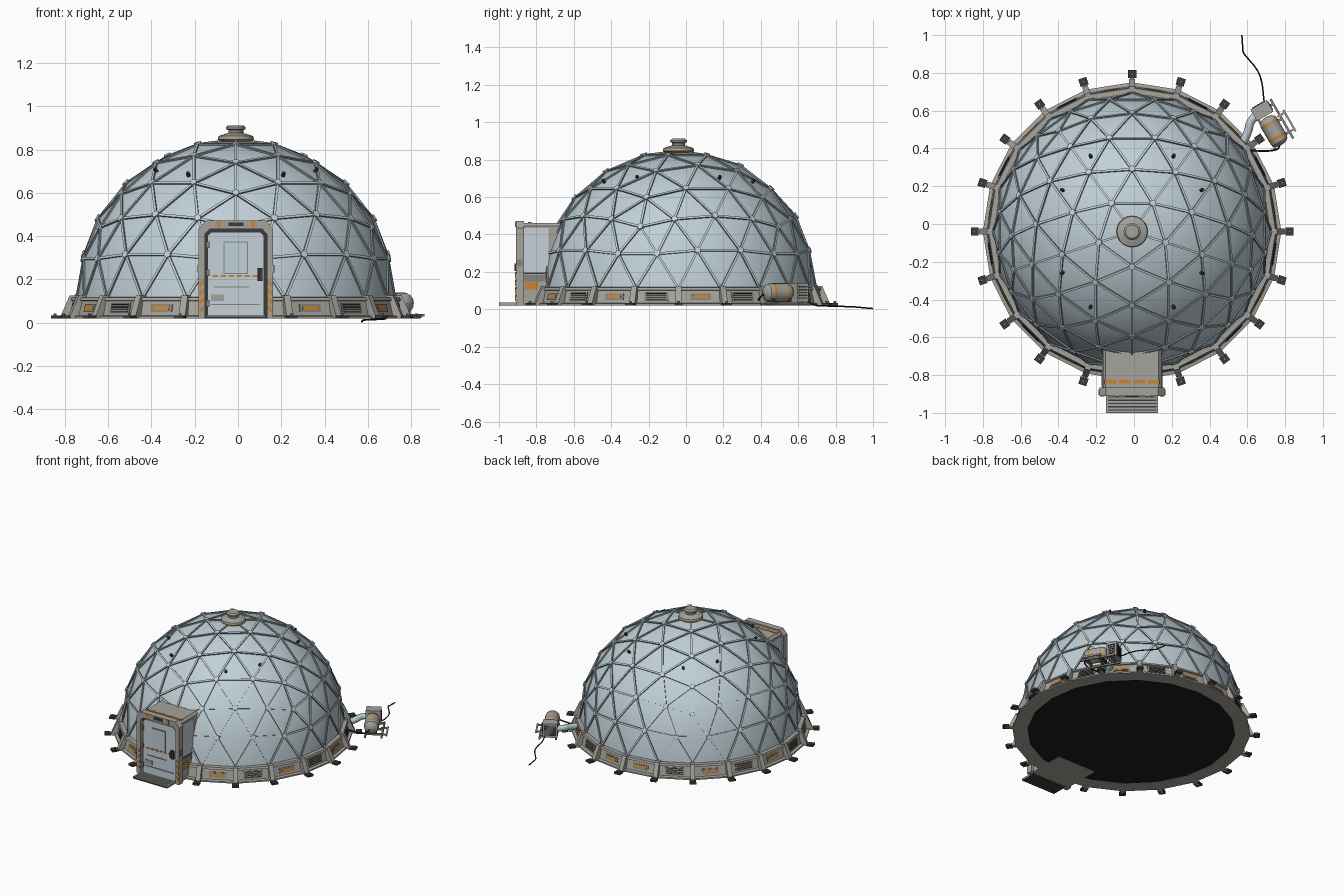
import bpy, bmesh, math
from mathutils import Matrix, Vector

if "Cube" in bpy.data.objects:
    bpy.data.objects.remove(bpy.data.objects["Cube"])

T, RAD = Matrix.Translation, math.radians
def RZ(d): return Matrix.Rotation(RAD(d), 4, 'Z')
def RY(d): return Matrix.Rotation(RAD(d), 4, 'Y')

# ten or fewer flat colours
def srgb(h):
    c = [int(h[i:i + 2], 16) / 255 for i in (0, 2, 4)]
    return [v / 12.92 if v < .04 else ((v + .055) / 1.055) ** 2.4 for v in c] + [1]
COL = dict(shell='C0D0D7', strut='7F8A8E', grey='A5A39C', dark='3A3B3B', floor='1B1F20',
           orange='CB8430', door='C6D1D9', mid='85857F')
MATS, IDX = [], {}
for i, (n, h) in enumerate(COL.items()):
    m = bpy.data.materials.new(n + '_paint')
    m.diffuse_color = srgb(h)
    m.use_nodes = True
    m.node_tree.nodes["Principled BSDF"].inputs["Base Color"].default_value = m.diffuse_color
    MATS.append(m); IDX[n] = i

C = T((-.01, -.04, 0))          # dome axis
R, ZC = .733, .112              # dome radius and base height

class Part:
    """Collects solids in one mesh object."""
    def __init__(self, name): self.name, self.bm = name, bmesh.new()
    def box(self, M, pos, size, mat, top=None):
        vs = bmesh.ops.create_cube(self.bm, size=1)['verts']
        for f in {f for v in vs for f in v.link_faces}:
            f.material_index = IDX[top if top and f.calc_center_median().z > .4 else mat]
        bmesh.ops.transform(self.bm, verts=vs, matrix=M @ T(pos) @ Matrix.Diagonal((*size, 1)))
    def prism(self, M, pts, y0, y1, mat):
        a, b = ([self.bm.verts.new(M @ Vector((x, y, z))) for x, z in pts] for y in (y0, y1))
        fs = [self.bm.faces.new(a), self.bm.faces.new(b[::-1])]
        for i in range(len(pts)):
            j = (i + 1) % len(pts)
            fs.append(self.bm.faces.new((a[j], a[i], b[i], b[j])))
        for f in fs: f.material_index = IDX[mat]
        bmesh.ops.recalc_face_normals(self.bm, faces=fs)
    def cyl(self, M, pos, r, h, mat, n=12):
        vs = bmesh.ops.create_cone(self.bm, cap_ends=True, segments=n, radius1=r, radius2=r,
                                   depth=h, matrix=M @ T(pos))['verts']
        for f in {f for v in vs for f in v.link_faces}: f.material_index = IDX[mat]
    def lathe(self, M, prof, n, mats):
        """Closed profile of (r, z); mats holds one colour per profile edge."""
        rings = [[self.bm.verts.new(M @ Vector((r * math.cos(k * math.tau / n),
                 r * math.sin(k * math.tau / n), z))) for r, z in prof] for k in range(n)]
        fs = []
        for k in range(n):
            p, q = rings[k], rings[(k + 1) % n]
            for i in range(len(prof)):
                j = (i + 1) % len(prof)
                f = self.bm.faces.new((p[i], q[i], q[j], p[j]))
                f.material_index = IDX[mats[i] if isinstance(mats, list) else mats]
                fs.append(f)
        bmesh.ops.recalc_face_normals(self.bm, faces=fs)
    def done(self, smooth=False):
        me = bpy.data.meshes.new(self.name)
        self.bm.to_mesh(me); self.bm.free()
        for m in MATS: me.materials.append(m)
        o = bpy.data.objects.new(self.name, me)
        bpy.context.collection.objects.link(o)
        if smooth:
            bpy.ops.object.select_all(action='DESELECT')
            o.select_set(True); bpy.context.view_layer.objects.active = o
            bpy.ops.object.shade_smooth_by_angle(angle=RAD(35))

def tube(name, pts, r, mat):
    cu = bpy.data.curves.new(name, 'CURVE')
    cu.dimensions, cu.bevel_depth, cu.bevel_resolution, cu.use_fill_caps = '3D', r, 2, True
    s = cu.splines.new('NURBS'); s.points.add(len(pts) - 1)
    for p, co in zip(s.points, pts): p.co = (*co, 1)
    s.use_endpoint_u, s.order_u = True, 3
    cu.materials.append(MATS[IDX[mat]])
    bpy.context.collection.objects.link(bpy.data.objects.new(name, cu))

# dome shell: upper half of a frequency-four geodesic sphere
shell, struts, nodes = Part('dome_shell'), Part('dome_struts'), Part('dome_nodes')
bm = shell.bm
bmesh.ops.create_icosphere(bm, subdivisions=3, radius=R, matrix=RZ(-90))
bmesh.ops.delete(bm, geom=[v for v in bm.verts if v.co.z < -.01], context='VERTS')
D = C @ T((0, 0, ZC))
# struts on every edge (pale cover strip on top), hexagonal hubs on every vertex
for e in bm.edges:
    a, b = e.verts[0].co, e.verts[1].co
    x = (b - a).normalized(); z = (a + b).normalized(); y = z.cross(x)
    M = Matrix((x, y, z)).transposed().to_4x4()
    M.translation = (a + b) / 2
    struts.box(D @ M, (0, 0, 0), ((b - a).length, .012, .016), 'strut', 'shell')
for v in bm.verts:
    q = v.co.to_track_quat('Z', 'Y').to_matrix().to_4x4()
    nodes.cyl(D @ T(v.co) @ q, (0, 0, .004), .018, .018, 'shell', 6)
bm.transform(D)
shell.done(True); struts.done(); nodes.done()

# small sensor studs on the dome
p = Part('dome_studs')
for x, y in ((.37, .22), (.22, .40)):
    for sx in (-1, 1):
        for sy in (-1, 1):
            v = Vector((sx * x, sy * y, math.sqrt(R * R - x * x - y * y)))
            p.cyl(D @ T(v) @ v.to_track_quat('Z', 'Y').to_matrix().to_4x4(), (0, 0, 0), .009, .022, 'dark', 8)
p.done()

# top vent cap
p = Part('top_vent')
p.lathe(C, [(.001, .83), (.06, .83), (.083, .846), (.083, .852), (.08, .862), (.05, .872), (.035, .876),
            (.035, .89), (.045, .894), (.045, .903), (.035, .912), (.001, .912)], 20,
        ['grey', 'grey', 'orange', 'grey', 'grey', 'grey', 'mid', 'grey', 'grey', 'grey', 'grey', 'grey'])
p.done(True)

# base ring, floor and the panels between ribs
p = Part('base_ring')
p.lathe(C, [(.69, .02), (.79, .02), (.79, .03), (.77, .034), (.755, .1), (.765, .103), (.76, .117),
            (.70, .12)], 20, 'grey')
p.done()
p = Part('floor_disc')
p.cyl(C, (0, 0, .028), .70, .012, 'floor', 40)
p.done()
ribs, feet, panels = Part('ring_ribs'), Part('ring_feet'), Part('ring_panels')
for k in range(20):
    if k:
        M = C @ RZ(-90 + 18 * k)
        ribs.prism(M, [(.71, .125), (.768, .125), (.808, .034), (.808, .02), (.72, .02)], -.016, .016, 'grey')
        feet.box(M, (.81, 0, .025), (.05, .022, .01), 'grey')
        feet.box(M, (.833, 0, .027), (.042, .044, .014), 'dark')
        feet.cyl(M, (.835, 0, .037), .008, .012, 'mid', 6)
    if k in (0, 19): continue
    M = C @ RZ(-81 + 18 * k) @ T((.7535, 0, .067)) @ RY(-13)
    if (k if k < 10 else 19 - k) % 2:
        panels.box(M, (0, 0, 0), (.008, .11, .036), 'mid')
        panels.box(M, (.004, 0, 0), (.006, .08, .018), 'orange')
    else:
        panels.box(M, (0, 0, 0), (.008, .13, .052), 'mid')
        for i in range(4):
            panels.box(M, (.004, 0, -.018 + .012 * i), (.006, .11, .006), 'dark')
ribs.done(); feet.done(); panels.done()

# entrance vestibule
E = T((-.01, 0, 0))
p = Part('vestibule')
p.prism(E, [(-.155, .02), (-.155, .445), (-.14, .462), (.14, .462), (.155, .445), (.155, .02)], -.875, -.60, 'grey')
for s in (-1, 1):
    p.box(E, (s * .156, -.80, .315), (.006, .13, .24), 'door')
    p.box(E, (s * .156, -.80, .165), (.006, .13, .035), 'mid')
    p.box(E, (s * .157, -.825, .125), (.008, .07, .04), 'orange')
    p.box(E, (s * .156, -.80, .193), (.008, .13, .006), 'dark')
for i in range(4):
    p.box(E, (-.114 + .076 * i, -.836, .463), (.062, .018, .005), 'orange')
p.done()

# door frame: quads between an outer and an inner outline
p = Part('door_frame')
out = [(-.172, .02), (-.172, .435), (-.138, .472), (.138, .472), (.172, .435), (.172, .02)]
inn = [(-.143, .02), (-.143, .41), (-.122, .432), (.122, .432), (.143, .41), (.143, .02)]
for i in range(5):
    p.prism(E, [out[i], out[i + 1], inn[i + 1], inn[i]], -.91, -.865, 'grey')
for s in (-1, 1):
    p.box(E, (s * .08, -.911, .455), (.018, .006, .03), 'orange')
    p.box(E, (s * .17, -.89, .25), (.016, .03, .035), 'mid')
    for i in range(4):       # hazard stripes
        z = .045 + .04 * i
        p.prism(E, [(s * .147, z + .014), (s * .169, z), (s * .169, z + .02), (s * .147, z + .034)],
                -.914, -.909, 'orange')
p.box(E, (0, -.911, .455), (.07, .006, .018), 'dark')
p.done()

# door slab with seal, window, trim and handle
p = Part('door')
p.prism(E, inn, -.88, -.87, 'dark')
p.prism(E, [(-.13, .024), (-.13, .402), (-.113, .42), (.113, .42), (.13, .402), (.13, .024)], -.896, -.875, 'door')
p.box(E, (0, -.896, .30), (.114, .008, .15), 'strut')
p.box(E, (0, -.898, .30), (.104, .008, .14), 'shell')
for i in range(6):
    p.box(E, (-.095 + .037 * i, -.897, .216), (.024, .006, .009), 'orange')
p.box(E, (0, -.897, .085), (.23, .006, .005), 'mid')
p.box(E, (-.02, -.897, .165), (.16, .006, .005), 'mid')
p.box(E, (-.085, -.897, .115), (.06, .006, .03), 'grey')
p.box(E, (.112, -.902, .222), (.022, .014, .06), 'dark')
p.box(E, (.104, -.912, .225), (.01, .012, .04), 'dark')
for z in (.09, .23, .36):
    p.box(E, (-.13, -.9, z), (.016, .014, .03), 'mid')
p.done()

# grated entrance step
p = Part('entrance_step')
p.box(E, (0, -.945, .024), (.275, .11, .008), 'dark')
for i in range(6):
    p.box(E, (0, -.907 - .0172 * i, .029), (.275, .010, .008), 'grey')
for s in (-1, 1):
    p.box(E, (s * .132, -.945, .03), (.012, .11, .012), 'grey')
p.done()

# outdoor heater unit: tank, control box and skid (local x along the tank)
G = T((.735, .53, 0)) @ RZ(-60)
p = Part('heater_tank')
p.lathe(G @ T((.035, -.015, .09)) @ RY(90),
        [(.001, -.085), (.03, -.08), (.046, -.066), (.05, -.05), (.05, -.04), (.05, .03), (.05, .045),
         (.046, .066), (.03, .08), (.001, .085)], 20,
        ['grey', 'grey', 'grey', 'orange', 'grey', 'orange', 'grey', 'grey', 'grey', 'grey'])
p.done(True)
p = Part('heater_box_and_skid')
p.box(G, (-.09, -.015, .09), (.07, .10, .10), 'grey')
for i in range(5):
    p.box(G, (-.126, -.015, .06 + .015 * i), (.006, .08, .007), 'dark')
    p.box(G, (-.09, .036, .06 + .015 * i), (.05, .006, .007), 'dark')
for y in (-.055, .055):
    p.box(G, (.0, y, .028), (.24, .012, .012), 'mid')
for x in (-.09, .0, .08):
    p.box(G, (x, 0, .034), (.014, .12, .012), 'mid')
p.box(G, (.03, .085, .034), (.13, .01, .012), 'grey')
for x in (-.02, .08):
    p.box(G, (x, .065, .034), (.01, .05, .01), 'grey')
    p.box(G, (x, -.015, .05), (.014, .07, .03), 'dark')
p.done()

# duct and cables
tube('heater_duct', [(.57, .42, .07), (.605, .48, .08), (.615, .555, .09), (.67, .59, .09)], .022, 'shell')
tube('power_cable', [(.69, .64, .05), (.685, .68, .02), (.68, .74, .018), (.66, .81, .016), (.60, .88, .014),
                     (.575, .91, .012), (.575, .95, .008), (.571, 1.0, .004)], .004, 'floor')
tube('supply_hose', [(.62, .39, .05), (.68, .385, .05), (.75, .39, .055), (.775, .41, .08), (.765, .44, .09)],
     .005, 'floor')
